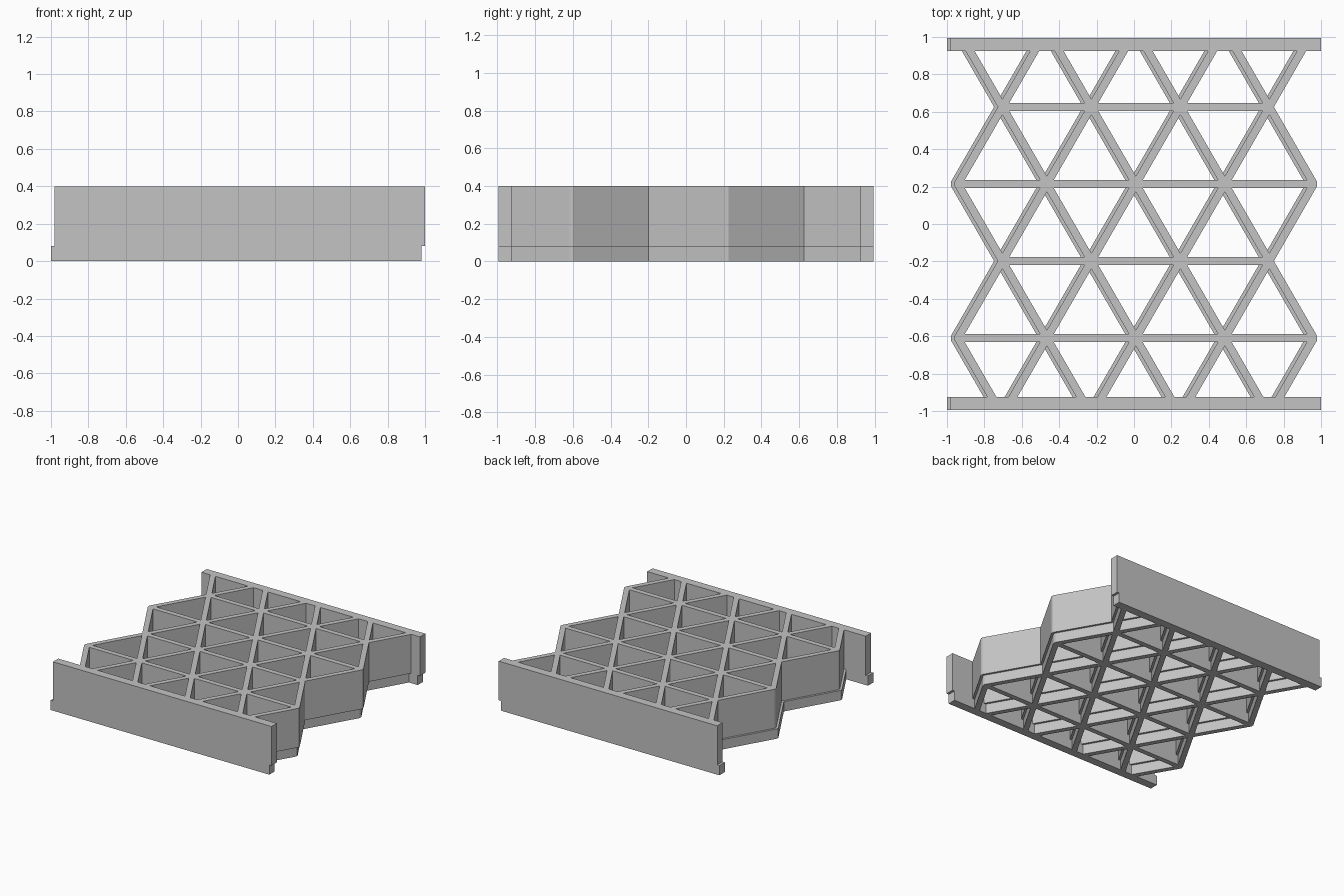
import bpy
import bmesh
from math import radians, cos, sqrt
from mathutils import Vector, Matrix

cube = bpy.data.objects.get("Cube")
if cube:
    bpy.data.objects.remove(cube, do_unlink=True)

HALF = 0.021                 # half the wall thickness
ROW = 0.412                  # distance between lattice rows
SIDE = ROW * 2 / sqrt(3)     # triangle side
RAIL_IN, RAIL_OUT = 0.926, 0.995
SHIFT = 0.01                 # the two layers are staggered sideways
STEP, TOP = 0.08, 0.4

grey = bpy.data.materials.new("light grey")
grey.use_nodes = True
grey.diffuse_color = (0.55, 0.55, 0.55, 1)
grey.node_tree.nodes["Principled BSDF"].inputs["Base Color"].default_value = grey.diffuse_color

# Neighbour steps in half sides and rows, counter-clockwise from +x
STEPS = [(2, 0), (1, 1), (-1, 1), (-2, 0), (-1, -1), (1, -1)]


def polar(radius, degrees):
    return Matrix.Rotation(radians(degrees), 2) @ Vector((radius, 0))


def finish(bm, name):
    bmesh.ops.recalc_face_normals(bm, faces=bm.faces)
    mesh = bpy.data.meshes.new(name)
    bm.to_mesh(mesh)
    bm.free()
    mesh.materials.append(grey)
    obj = bpy.data.objects.new(name, mesh)
    bpy.context.collection.objects.link(obj)


def lattice(name, x_shift, z0, z1):
    """Triangular wall grid, drawn flat as nodes and struts, then extruded."""
    bm = bmesh.new()
    nodes = {(i, r) for r in range(-1, 5)
             for i in (range(-4, 5, 4 // 2) if r % 2 == 0 else range(-3, 4, 2))}

    def add(points):
        bm.faces.new([bm.verts.new((p.x, p.y, z0)) for p in points])

    for i, r in nodes:
        if not 0 <= r <= 3:
            continue         # outermost rows only aim the struts at the rails
        centre = Vector((i * SIDE / 2 + x_shift, 0.008 + (r - 1.5) * ROW))
        links = [(i + dx, r + dr) in nodes for dx, dr in STEPS]

        # Node polygon: full corners beside struts, trimmed on open sides
        outline = []
        for k in range(6):
            before, after = links[k - 1], links[(k + 1) % 6]
            if not links[k] and before and after:
                outline.append(centre + polar(HALF / cos(radians(30)), 60 * k))
            reach = 2 * HALF if links[k] or after else HALF
            outline.append(centre + polar(reach, 60 * k + 30))
        add(outline)

        # Struts, each made once; those leaving the grid stop at a rail
        for k, (dx, dr) in enumerate(STEPS):
            to_rail = not 0 <= r + dr <= 3
            if not links[k] or (k > 2 and not to_rail):
                continue
            along, across = polar(1, 60 * k), polar(HALF, 60 * k + 90)
            inset = along * HALF * sqrt(3)
            a, b = centre + inset + across, centre + inset - across
            if to_rail:
                ends = [p + along * ((dr * RAIL_IN - p.y) / along.y) for p in (b, a)]
            else:
                far = centre + along * SIDE - inset
                ends = [far - across, far + across]
            add([a, b] + ends)

    bmesh.ops.remove_doubles(bm, verts=bm.verts, dist=0.0005)
    raised = bmesh.ops.extrude_face_region(bm, geom=bm.faces[:])
    bmesh.ops.translate(bm, vec=(0, 0, z1 - z0),
                        verts=[v for v in raised["geom"] if isinstance(v, bmesh.types.BMVert)])
    finish(bm, name)


def rail(name, side, x_shift, z0, z1):
    bm = bmesh.new()
    bmesh.ops.create_cube(bm, size=1)
    bmesh.ops.scale(bm, vec=(1.98, RAIL_OUT - RAIL_IN, z1 - z0), verts=bm.verts)
    bmesh.ops.translate(bm, vec=(x_shift, side * (RAIL_IN + RAIL_OUT) / 2, (z0 + z1) / 2),
                        verts=bm.verts)
    finish(bm, name)


# Thin lower layer and tall upper layer
for layer, x_shift, z0, z1 in (("lower", -SHIFT, 0, STEP), ("upper", SHIFT, STEP, TOP)):
    lattice(layer + "_lattice", x_shift, z0, z1)
    rail(layer + "_front_rail", -1, x_shift, z0, z1)
    rail(layer + "_back_rail", 1, x_shift, z0, z1)
